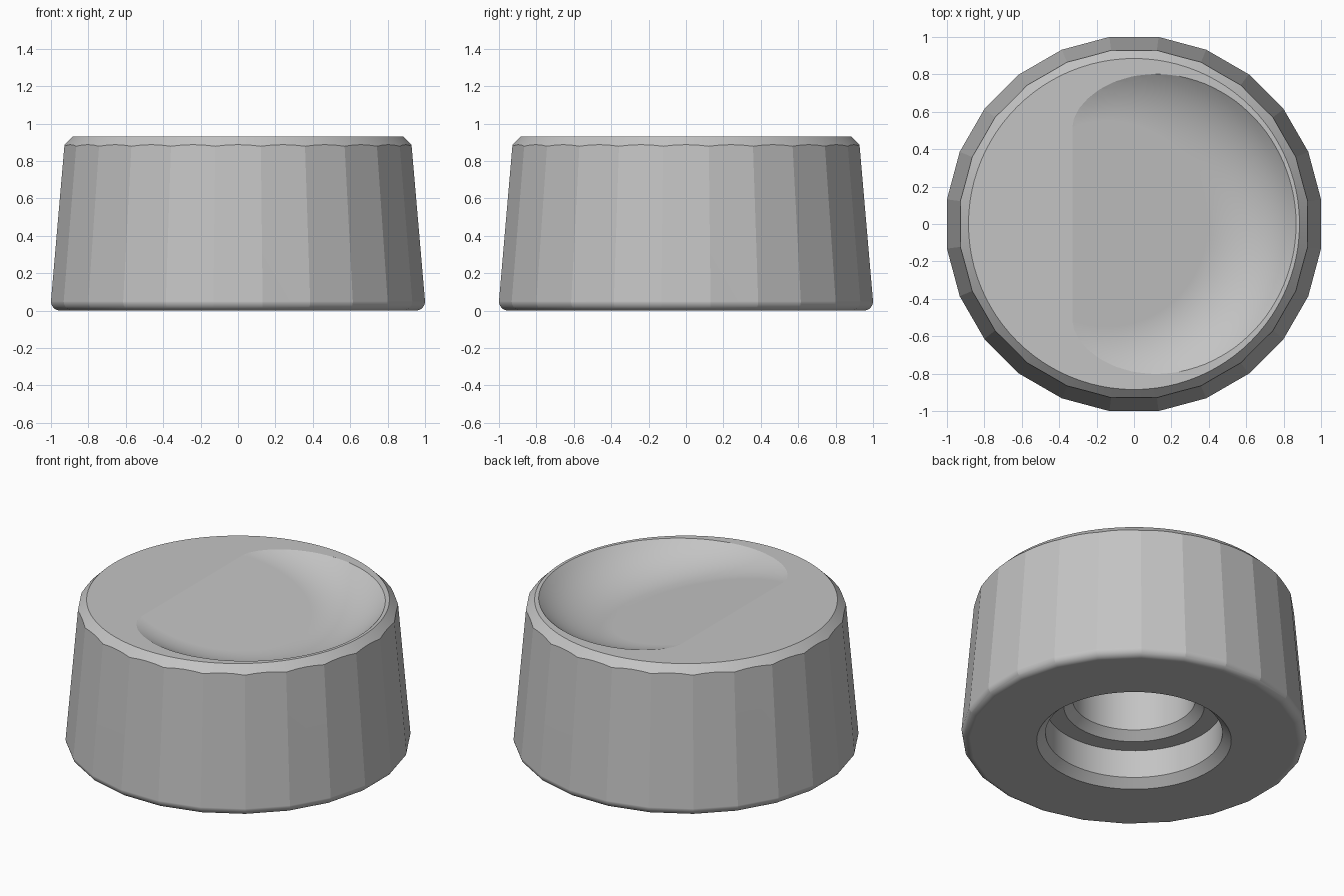
import bpy, bmesh, math
from mathutils import Matrix, Vector

cube = bpy.data.objects.get("Cube")
if cube:
    bpy.data.objects.remove(cube, do_unlink=True)

HEIGHT = 0.93
SIDES = 24

grey = bpy.data.materials.new("plain_grey")
grey.use_nodes = True
grey.diffuse_color = (0.55, 0.55, 0.55, 1)
grey.node_tree.nodes["Principled BSDF"].inputs["Base Color"].default_value = (0.55, 0.55, 0.55, 1)


def lathe(name, profile, sides, phase=0.0):
    """Closed solid turned from (radius, z) points listed bottom to top."""
    bm = bmesh.new()
    rings = []
    for r, z in profile:
        angles = [phase + math.tau * i / sides for i in range(sides)]
        rings.append([bm.verts.new((r * math.cos(a), r * math.sin(a), z)) for a in angles])
    for low, high in zip(rings, rings[1:]):
        for i in range(sides):
            j = (i + 1) % sides
            bm.faces.new((low[i], low[j], high[j], high[i]))
    bm.faces.new(rings[0][::-1])
    bm.faces.new(rings[-1])
    bmesh.ops.recalc_face_normals(bm, faces=bm.faces)
    mesh = bpy.data.meshes.new(name)
    bm.to_mesh(mesh)
    bm.free()
    mesh.materials.append(grey)
    obj = bpy.data.objects.new(name, mesh)
    bpy.context.collection.objects.link(obj)
    return obj


def arc(r, z, radius, end, steps):
    """Rounded corner from straight down, turning outward to the end angle."""
    turns = [end * i / steps for i in range(steps + 1)]
    return [(r + radius * math.sin(t), z - radius * math.cos(t)) for t in turns]


# Tapered body with many flat sides and a rounded foot
outline = arc(0.95, 0.05, 0.05, math.radians(90), 10) + [(0.924, HEIGHT)]
stretch = 1 / math.cos(math.pi / SIDES)
knob = lathe("knob_body", [(r * stretch, z) for r, z in outline], SIDES, math.pi / SIDES)

# Round cone that bevels the top rim
bevel = lathe("rim_bevel_cutter", [(1.2, -0.1), (1.2, 0.615), (0.865, 0.95)], 96)

# Stepped shaft socket underneath
socket = lathe("socket_cutter", [(0.62, -0.05), (0.517, 0.05), (0.517, 0.23),
                                 (0.41, 0.23), (0.36, 0.28), (0.36, 0.6)], 96)

# Tilted finger dish with a rounded wall
tilt = math.radians(11.9)
dish = lathe("finger_dish_cutter", arc(0.55, 0.5, 0.5, math.radians(90), 18) + [(1.05, 0.8)], 128)
along = Vector((math.cos(tilt), 0, -math.sin(tilt)))
centre = Vector((-0.33, 0, HEIGHT)) + along * 0.19
dish.data.transform(Matrix.Translation(centre) @ Matrix.Rotation(tilt, 4, "Y"))

# Combine the parts
cutters = [(bevel, "INTERSECT"), (socket, "DIFFERENCE"), (dish, "DIFFERENCE")]
for cutter, operation in cutters:
    mod = knob.modifiers.new(cutter.name, "BOOLEAN")
    mod.operation = operation
    mod.solver = "EXACT"
    mod.object = cutter
bpy.context.view_layer.update()
result = bpy.data.meshes.new_from_object(knob.evaluated_get(bpy.context.evaluated_depsgraph_get()))
knob.modifiers.clear()
knob.data = result
for cutter, _ in cutters:
    bpy.data.objects.remove(cutter, do_unlink=True)

# Smooth curved walls, keep the facets and rims crisp
bpy.ops.object.select_all(action="DESELECT")
knob.select_set(True)
bpy.context.view_layer.objects.active = knob
bpy.ops.object.shade_smooth_by_angle(angle=math.radians(10))
weighted = knob.modifiers.new("even_shading", "WEIGHTED_NORMAL")
weighted.keep_sharp = True
